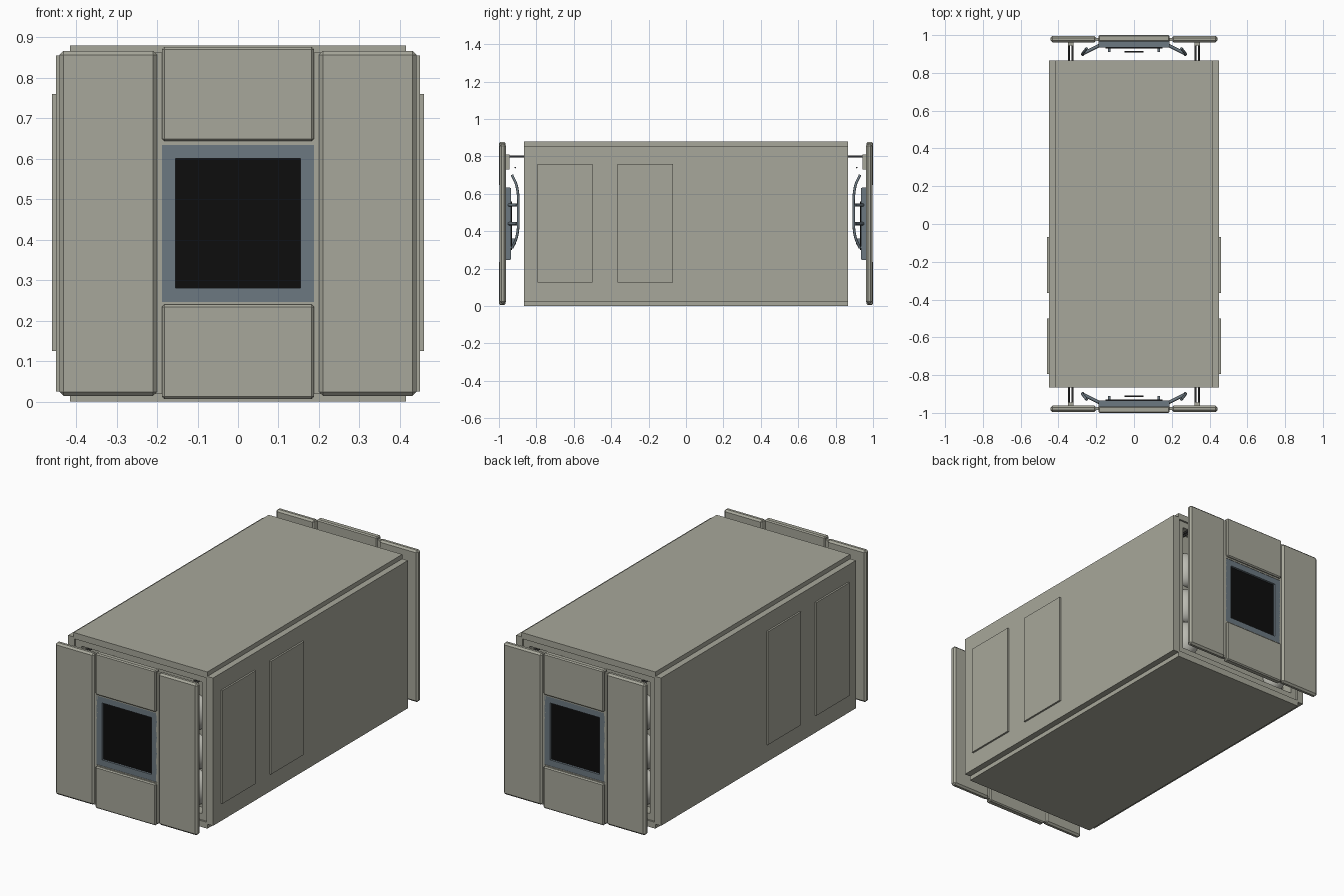
import bpy
import bmesh
from mathutils import Vector

cube = bpy.data.objects.get("Cube")
if cube:
    bpy.data.objects.remove(cube, do_unlink=True)


def material(name, rgb):
    m = bpy.data.materials.new(name)
    m.use_nodes = True
    m.diffuse_color = (*rgb, 1)
    m.node_tree.nodes["Principled BSDF"].inputs["Base Color"].default_value = (*rgb, 1)
    return m


BEIGE = material("warm grey paint", (0.39, 0.39, 0.325))
BLUE = material("blue grey metal", (0.15, 0.19, 0.22))
BLACK = material("black glass", (0.004, 0.004, 0.004))
DARK = material("dark metal", (0.05, 0.05, 0.05))
PALE = material("pale padding", (0.5, 0.5, 0.45))


def finish(name, bm, mat):
    bmesh.ops.recalc_face_normals(bm, faces=bm.faces[:])
    me = bpy.data.meshes.new(name)
    bm.to_mesh(me)
    bm.free()
    me.materials.append(mat)
    ob = bpy.data.objects.new(name, me)
    bpy.context.collection.objects.link(ob)
    return ob


def box(name, x, y, z, mat, chamfer=0):
    """Box from (min, max) pairs, with optional chamfered edges."""
    bm = bmesh.new()
    bmesh.ops.create_cube(bm, size=1)
    for v in bm.verts:
        v.co = [sum(r) / 2 + c * abs(r[1] - r[0]) for c, r in zip(v.co, (x, y, z))]
    if chamfer:
        bmesh.ops.bevel(bm, geom=bm.edges[:], offset=chamfer, segments=1, affect='EDGES')
    return finish(name, bm, mat)


def frame(name, half, z, bar, y, mat):
    """Rectangular ring in the xz plane, extruded over y."""
    bm = bmesh.new()
    mid, tall = sum(z) / 2, (z[1] - z[0]) / 2
    rings = []
    for inset in (0, bar):
        for depth in y:
            rings.append([bm.verts.new((sx * (half - inset), depth, mid + sz * (tall - inset)))
                          for sx, sz in ((-1, -1), (1, -1), (1, 1), (-1, 1))])
    for a, b in ((0, 1), (1, 3), (3, 2), (2, 0)):
        for i in range(4):
            j = (i + 1) % 4
            bm.faces.new((rings[a][i], rings[a][j], rings[b][j], rings[b][i]))
    return finish(name, bm, mat)


def tube(name, points, radius, mat):
    cu = bpy.data.curves.new(name, 'CURVE')
    cu.dimensions = '3D'
    cu.bevel_depth = radius
    cu.bevel_resolution = 2
    cu.use_fill_caps = True
    sp = cu.splines.new('BEZIER')
    sp.bezier_points.add(len(points) - 1)
    for p, co in zip(sp.bezier_points, points):
        p.co = Vector(co)
        p.handle_left_type = p.handle_right_type = 'AUTO'
    cu.materials.append(mat)
    ob = bpy.data.objects.new(name, cu)
    bpy.context.collection.objects.link(ob)
    return ob


def cushion(name, centre, size, mat):
    bm = bmesh.new()
    bmesh.ops.create_uvsphere(bm, u_segments=24, v_segments=12, radius=1)
    for v in bm.verts:
        v.co = [c + p * s for c, p, s in zip(centre, v.co, size)]
    for f in bm.faces:
        f.smooth = True
    return finish(name, bm, mat)


# Hollow container shell
L = 0.865
box("roof", (-0.415, 0.415), (-L, L), (0.845, 0.88), BEIGE)
box("floor", (-0.415, 0.415), (-L, L), (0, 0.035), BEIGE)
for side, s in (("left", 1), ("right", -1)):
    box(side + "_wall", (s * 0.41, s * 0.45), (-L, L), (0.025, 0.855), BEIGE)
    for i, y in enumerate(((-0.795, -0.5), (-0.365, -0.07))):
        box(f"{side}_wall_plate_{i + 1}", (s * 0.445, s * 0.46), y, (0.125, 0.76), BEIGE)

# Identical door assembly at each end
for end, e in (("front", -1), ("back", 1)):
    def span(a, b):
        return (e * a, e * b)

    # Recessed end of the container
    box(end + "_bulkhead", (-0.41, 0.41), span(0.76, 0.79), (0.03, 0.85), BEIGE)
    frame(end + "_inner_frame", 0.41, (0.035, 0.845), 0.035, span(0.79, 0.855), BEIGE)

    # Door panels and the grooves between them
    box(end + "_upper_panel", (-0.188, 0.188), span(0.965, 1), (0.643, 0.876), BEIGE, 0.006)
    box(end + "_lower_panel", (-0.188, 0.188), span(0.965, 1), (0.006, 0.24), BEIGE, 0.006)
    box(end + "_upper_lip", (-0.188, 0.188), span(0.968, 0.988), (0.634, 0.65), BEIGE)
    box(end + "_lower_lip", (-0.188, 0.188), span(0.968, 0.988), (0.235, 0.246), BEIGE)

    # Window with its housing on the inner side
    frame(end + "_window_frame", 0.188, (0.246, 0.634), 0.034, span(0.94, 0.986), BLUE)
    box(end + "_window_glass", (-0.156, 0.156), span(0.962, 0.974), (0.278, 0.602), BLACK)
    box(end + "_inner_housing", (-0.185, 0.185), span(0.935, 0.963), (0.25, 0.63), BLUE)
    box(end + "_inner_screen", (-0.15, 0.15), span(0.929, 0.936), (0.3, 0.56), BLACK)
    tube(end + "_latch_bar", [(-0.05, e * 0.913, 0.74), (0.05, e * 0.913, 0.74)], 0.004, DARK)

    for side, s in (("left", 1), ("right", -1)):
        tag = f"{end}_{side}_"
        box(tag + "door_panel", (s * 0.2, s * 0.441), span(0.962, 0.996),
            (0.014, 0.866), BEIGE, 0.01)
        box(tag + "door_groove", (s * 0.18, s * 0.21), span(0.97, 0.986), (0.018, 0.862), BEIGE)

        # Curved grab handle held by two slanted arms
        tube(tag + "grab_handle", [(s * 0.25, e * 0.93, 0.7), (s * 0.27, e * 0.905, 0.64),
                                   (s * 0.27, e * 0.897, 0.5), (s * 0.27, e * 0.905, 0.37),
                                   (s * 0.25, e * 0.93, 0.31)], 0.007, BLUE)
        for i, z in enumerate((0.44, 0.54)):
            tube(f"{tag}handle_arm_{i + 1}", [(s * 0.18, e * 0.947, z), (s * 0.27, e * 0.902, z)],
                 0.009, BLUE)
        box(tag + "screen_knob", (s * 0.125, s * 0.138), span(0.91, 0.935), (0.33, 0.36), BLUE)

        # Slide rails carrying the door
        for i, x in enumerate((0.326, 0.344)):
            tube(f"{tag}slide_rail_{i + 1}", [(s * x, e * 0.79, 0.8), (s * x, e * 0.955, 0.8)],
                 0.005, DARK)
        box(tag + "rail_bracket", (s * 0.32, s * 0.35), span(0.945, 0.964), (0.73, 0.81), BEIGE)

        # Padded bulges inside the opening
        for i, z in enumerate((0.18, 0.38, 0.6)):
            cushion(f"{tag}padding_{i + 1}", (s * 0.3, e * 0.79, z), (0.075, 0.065, 0.1), PALE)
